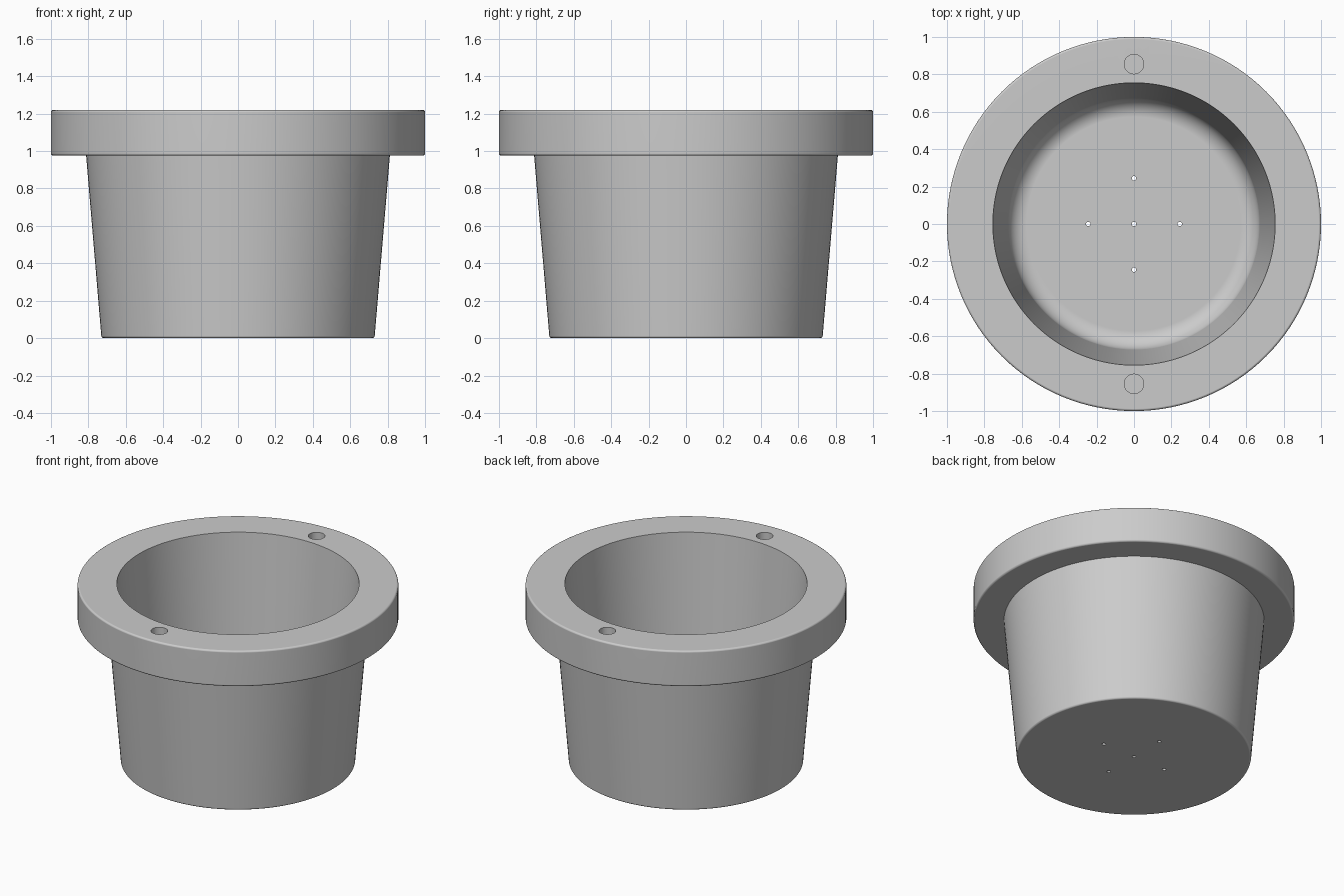
import bpy
import bmesh
import math
from mathutils import Vector

cube = bpy.data.objects.get("Cube")
if cube:
    bpy.data.objects.remove(cube, do_unlink=True)

SEGMENTS = 128

# Single grey plastic
grey = bpy.data.materials.new("grey_plastic")
grey.use_nodes = True
colour = (0.6, 0.6, 0.6, 1)
grey.diffuse_color = colour
grey.node_tree.nodes["Principled BSDF"].inputs["Base Color"].default_value = colour


def rounded(corners):
    """Turn (radius, height, fillet, steps) corners into a profile with arcs."""
    pts = [Vector((c[0], c[1])) for c in corners]
    out = []
    for i, (p, (_, _, fillet, steps)) in enumerate(zip(pts, corners)):
        if not fillet:
            out.append(p)
            continue
        a = (pts[i - 1] - p).normalized()
        b = (pts[i + 1] - p).normalized()
        half = a.angle(b) / 2
        centre = p + (a + b).normalized() * fillet / math.sin(half)
        start = (p + a * fillet / math.tan(half) - centre).normalized()
        end = (p + b * fillet / math.tan(half) - centre).normalized()
        for s in range(steps + 1):
            t = s / steps
            out.append(centre + (start * (1 - t) + end * t).normalized() * fillet)
    return out


def lathe(name, profile):
    bm = bmesh.new()
    verts = [bm.verts.new((p.x, 0, p.y)) for p in profile]
    edges = [bm.edges.new(pair) for pair in zip(verts, verts[1:])]
    bmesh.ops.spin(bm, geom=verts + edges, cent=(0, 0, 0), axis=(0, 0, 1),
                   angle=math.tau, steps=SEGMENTS)
    bmesh.ops.remove_doubles(bm, verts=bm.verts, dist=0.0002)
    bmesh.ops.recalc_face_normals(bm, faces=bm.faces)
    mesh = bpy.data.meshes.new(name)
    bm.to_mesh(mesh)
    bm.free()
    mesh.materials.append(grey)
    obj = bpy.data.objects.new(name, mesh)
    bpy.context.collection.objects.link(obj)
    return obj


# Cup with tapered wall, flanged rim and filleted inner floor
cup = lathe("flanged_cup", rounded([
    (0, 0, 0, 0),
    (0.73, 0, 0.012, 4),
    (0.812, 0.975, 0, 0),
    (1, 0.975, 0.012, 4),
    (1, 1.22, 0.012, 4),
    (0.755, 1.22, 0, 0),
    (0.665, 0.075, 0.1, 12),
    (0, 0.075, 0, 0),
]))


# Hole cutters: (x, y, centre height, radius, length, sides)
holes = [(0, s * 0.855, 1.22, 0.052, 0.24, 48) for s in (-1, 1)]
holes += [(x, y, 0.04, 0.012, 0.3, 16)
          for x, y in ((0, 0), (0.245, 0), (-0.245, 0), (0, 0.245), (0, -0.245))]

bm = bmesh.new()
for x, y, z, radius, length, sides in holes:
    made = bmesh.ops.create_cone(bm, cap_ends=True, segments=sides, radius1=radius,
                                 radius2=radius, depth=length)
    bmesh.ops.translate(bm, verts=made["verts"], vec=(x, y, z))
mesh = bpy.data.meshes.new("hole_cutter")
bm.to_mesh(mesh)
bm.free()
mesh.materials.append(grey)
cutter = bpy.data.objects.new("hole_cutter", mesh)
bpy.context.collection.objects.link(cutter)
cutter.hide_render = True

# Drill the rim pockets and floor drains
bpy.ops.object.select_all(action="DESELECT")
cup.select_set(True)
bpy.context.view_layer.objects.active = cup
drill = cup.modifiers.new("drill", "BOOLEAN")
drill.operation = "DIFFERENCE"
drill.solver = "EXACT"
drill.object = cutter
bpy.ops.object.modifier_apply(modifier=drill.name)
bpy.data.objects.remove(cutter, do_unlink=True)

# Smooth walls with crisp edges
bpy.ops.object.shade_smooth_by_angle(angle=math.radians(35))
weighted = cup.modifiers.new("weighted_normals", "WEIGHTED_NORMAL")
weighted.keep_sharp = True
